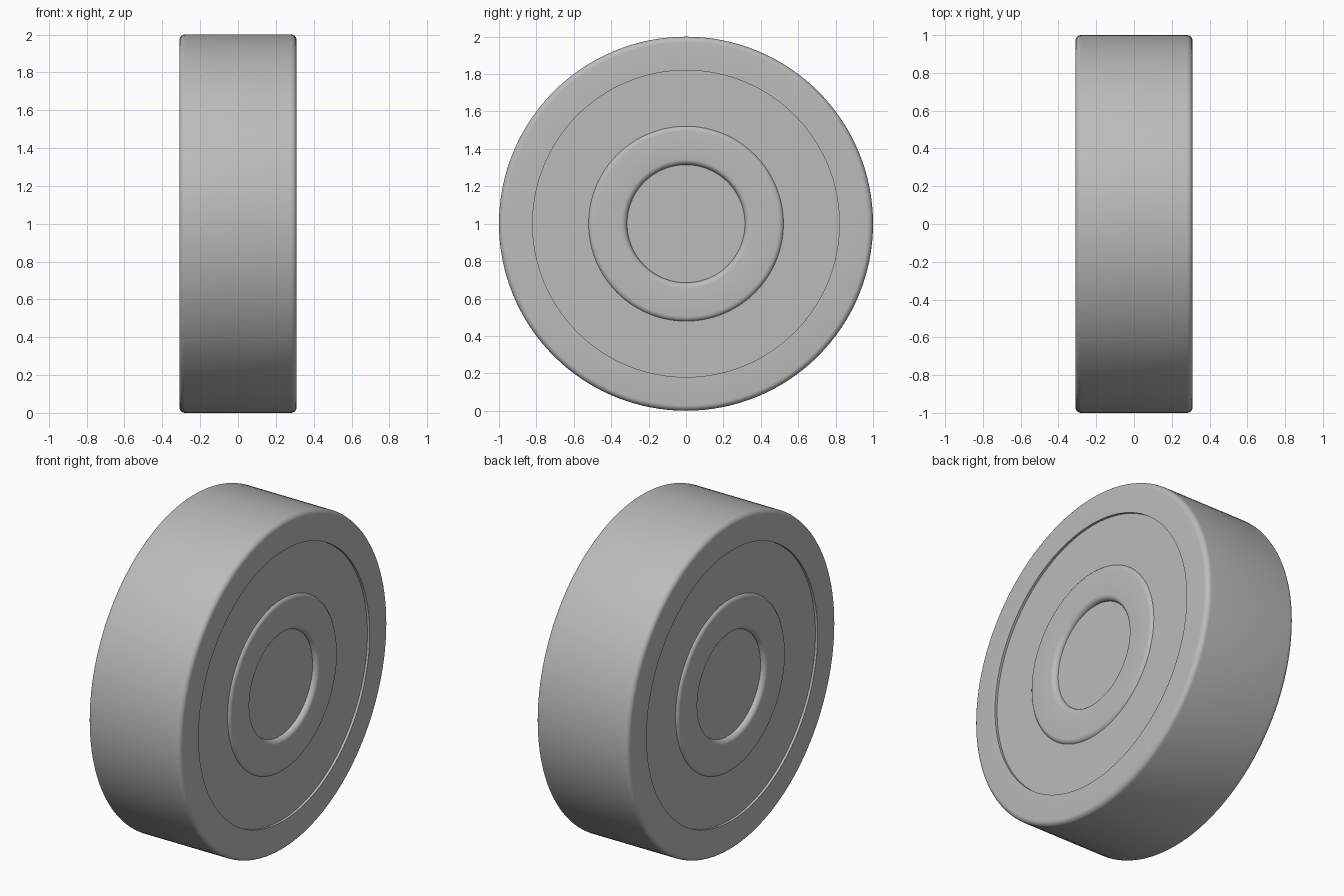
import bpy, bmesh
from math import pi, sin, cos
from mathutils import Vector, Matrix

SEGMENTS = 128
CENTRE = Vector((0, 0, 1))

cube = bpy.data.objects.get("Cube")
if cube:
    bpy.data.objects.remove(cube, do_unlink=True)

steel = bpy.data.materials.new("light grey steel")
steel.use_nodes = True
steel.diffuse_color = (0.5, 0.5, 0.5, 1)
steel.node_tree.nodes["Principled BSDF"].inputs["Base Color"].default_value = (0.5, 0.5, 0.5, 1)


def half_profile(inner, outer, width, round_in, round_out, steps=6):
    """Points (x, radius) of the +x half, from the bore to the rim."""
    pts = []
    angles = [i * pi / 2 / steps for i in range(steps + 1)]
    if round_in:
        pts += [(width - round_in * (1 - sin(a)), inner + round_in * (1 - cos(a))) for a in angles]
    else:
        pts.append((width, inner))
    if round_out:
        pts += [(width - round_out * (1 - cos(a)), outer - round_out * (1 - sin(a))) for a in angles]
    else:
        pts.append((width, outer))
    return pts


def lathe(name, inner, outer, width, round_in=0, round_out=0):
    """Ring (or disc when inner is 0) turned about the x axis."""
    half = half_profile(inner, outer, width, round_in, round_out)
    profile = half + [(-x, r) for x, r in reversed(half)]
    if inner:
        profile.append(profile[0])
    bm = bmesh.new()
    verts = [bm.verts.new((x, 0, r)) for x, r in profile]
    edges = [bm.edges.new(pair) for pair in zip(verts, verts[1:])]
    bmesh.ops.spin(bm, geom=verts + edges, cent=(0, 0, 0), axis=(1, 0, 0),
                   angle=2 * pi, steps=SEGMENTS, use_duplicate=False)
    bmesh.ops.remove_doubles(bm, verts=bm.verts, dist=1e-5)
    bmesh.ops.recalc_face_normals(bm, faces=bm.faces)
    bmesh.ops.transform(bm, matrix=Matrix.Translation(CENTRE), verts=bm.verts)
    mesh = bpy.data.meshes.new(name)
    bm.to_mesh(mesh)
    bm.free()
    mesh.materials.append(steel)
    obj = bpy.data.objects.new(name, mesh)
    bpy.context.collection.objects.link(obj)
    bpy.ops.object.select_all(action="DESELECT")
    obj.select_set(True)
    bpy.context.view_layer.objects.active = obj
    bpy.ops.object.shade_smooth_by_angle(angle=pi / 6)


# Outer race with rounded rim
lathe("outer_race", 0.82, 1.0, 0.31, round_out=0.03)
# Slightly recessed shield between the races
lathe("shield", 0.52, 0.82, 0.295)
# Inner race with rounded edges on both sides
lathe("inner_race", 0.315, 0.525, 0.31, round_in=0.03, round_out=0.03)
# Flat plug closing the bore
lathe("bore_plug", 0, 0.316, 0.28)
